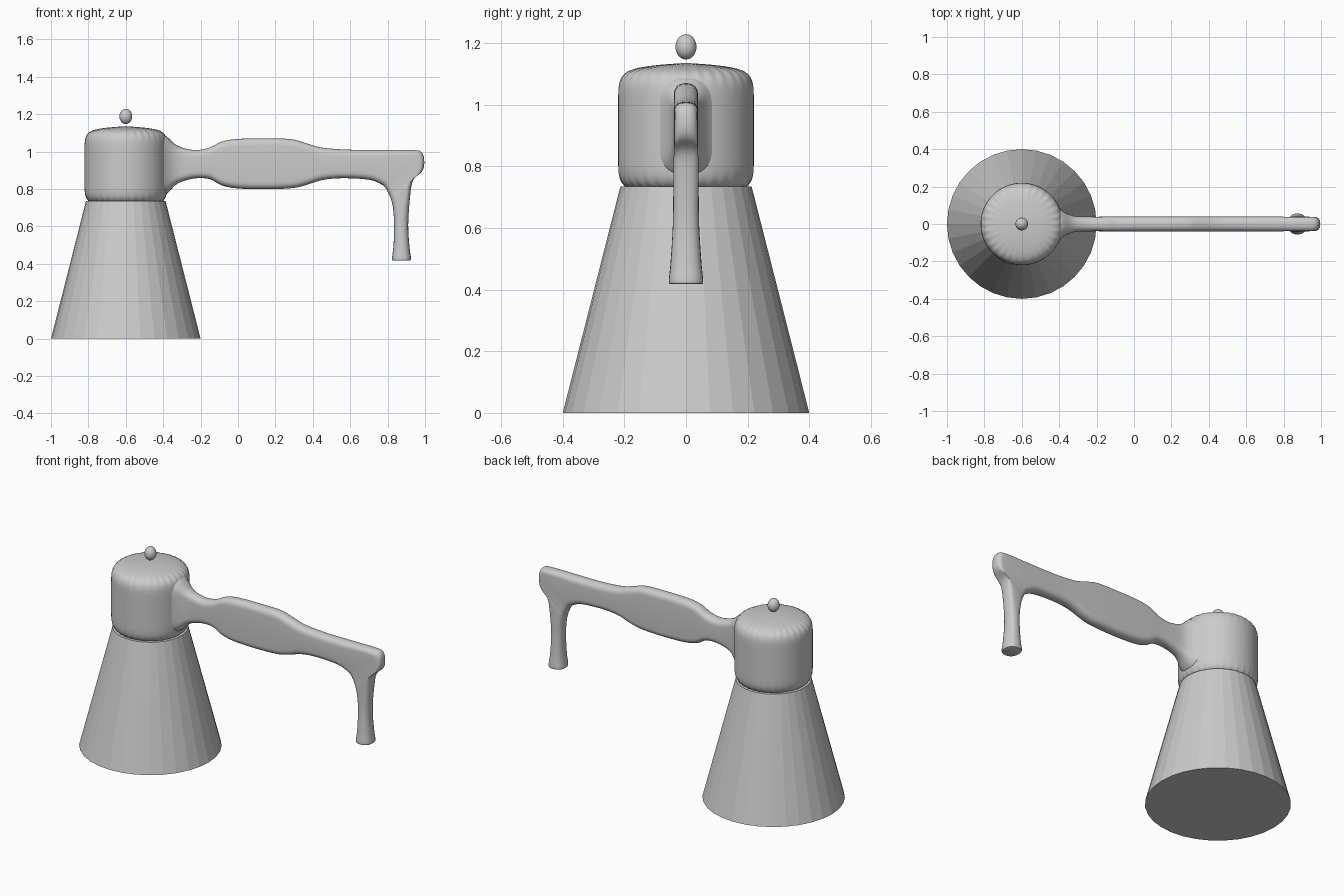
import bpy, bmesh
from math import cos, sin, pi
from mathutils import Vector

if "Cube" in bpy.data.objects:
    bpy.data.objects.remove(bpy.data.objects["Cube"])

CX = -0.6  # axis of the pot


def make_object(name, bm, smooth):
    bmesh.ops.recalc_face_normals(bm, faces=bm.faces[:])
    for f in bm.faces:
        f.smooth = smooth
    me = bpy.data.meshes.new(name)
    bm.to_mesh(me)
    bm.free()
    ob = bpy.data.objects.new(name, me)
    bpy.context.collection.objects.link(ob)
    return ob


def loft(rings):
    bm = bmesh.new()
    loops = [[bm.verts.new(p) for p in ring] for ring in rings]
    n = len(loops[0])
    for a, b in zip(loops, loops[1:]):
        for i in range(n):
            j = (i + 1) % n
            bm.faces.new((a[i], a[j], b[j], b[i]))
    bm.faces.new(loops[0])
    bm.faces.new(loops[-1])
    return bm


def circle(r, z, n=32):
    return [(CX + r * sin(2 * pi * i / n), r * cos(2 * pi * i / n), z) for i in range(n)]


# Faceted conical base
make_object("conical_base", loft([circle(0.4, 0), circle(0.213, 0.735)]), False)

# Rounded head: capped cylinder with support loops, subdivided
head = make_object("head", loft([circle(0.2215, z) for z in (0.70, 0.805, 1.03, 1.138)]), True)
sub = head.modifiers.new("subdivision", 'SUBSURF')
sub.levels = sub.render_levels = 3

# Small egg-shaped knob on top
bm = bmesh.new()
bmesh.ops.create_uvsphere(bm, u_segments=32, v_segments=16, radius=1)
bmesh.ops.scale(bm, vec=(0.034, 0.034, 0.041), verts=bm.verts[:])
bmesh.ops.translate(bm, vec=(CX, 0, 1.188), verts=bm.verts[:])
make_object("knob", bm, True)

# Handle: sections as outer x, outer z, inner x, inner z, half thickness
sections = [
    (-.42, 1.10, -.42, .755, .11),
    (-.38, 1.08, -.38, .775, .07),
    (-.32, 1.03, -.32, .831, .043),
    (-.23, 1.008, -.23, .857, .039),
    (-.15, 1.022, -.15, .853, .039),
    (-.09, 1.052, -.09, .821, .039),
    (-.01, 1.067, -.01, .804, .039),
    (.13, 1.07, .13, .799, .039),
    (.28, 1.067, .28, .804, .039),
    (.36, 1.046, .36, .820, .039),
    (.45, 1.021, .45, .848, .039),
    (.60, 1.010, .56, .858, .039),
    (.76, 1.009, .70, .850, .039),
    (.94, 1.008, .765, .826, .038),
    (.984, .994, .785, .810, .037),
    (.996, .945, .798, .790, .037),
    (.985, .895, .810, .765, .038),
    (.938, .850, .821, .735, .040),
    (.921, .770, .830, .690, .041),
    (.910, .610, .835, .600, .043),
    (.917, .490, .831, .490, .050),
    (.925, .428, .823, .428, .056),
    (.920, .418, .828, .418, .052),
]


def spline(pts, steps=4):
    out = []
    for i in range(len(pts) - 1):
        p0, p1, p2, p3 = (pts[min(max(k, 0), len(pts) - 1)] for k in range(i - 1, i + 3))
        for s in range(steps):
            t = s / steps
            out.append([b + 0.5 * t * (c - a + t * (2 * a - 5 * b + 4 * c - d + t * (3 * (b - c) + d - a)))
                        for a, b, c, d in zip(p0, p1, p2, p3)])
    return out + [pts[-1]]


def stadium(ox, oz, ix, iz, hy, n=12):
    o, i = Vector((ox, 0, oz)), Vector((ix, 0, iz))
    axis = (o - i).normalized()
    half = (o - i).length / 2
    r = min(hy, half)
    mid = (o + i) / 2
    ring = []
    for side in (1, -1):
        for k in range(n + 1):
            a = pi * k / n
            # slightly squared rounding on the rims
            y = side * hy * (1 if cos(a) > 0 else -1) * abs(cos(a)) ** 0.85
            ring.append(mid + axis * side * (half - r + r * sin(a) ** 0.85 + 1e-4 * (k > -1))
                        + Vector((0, y, 0)))
    return ring


make_object("handle", loft([stadium(*s) for s in spline(sections)]), True)
bpy.context.view_layer.objects.active = bpy.data.objects["handle"]
bpy.data.objects["handle"].select_set(True)
bpy.ops.object.shade_smooth_by_angle(angle=0.7)
